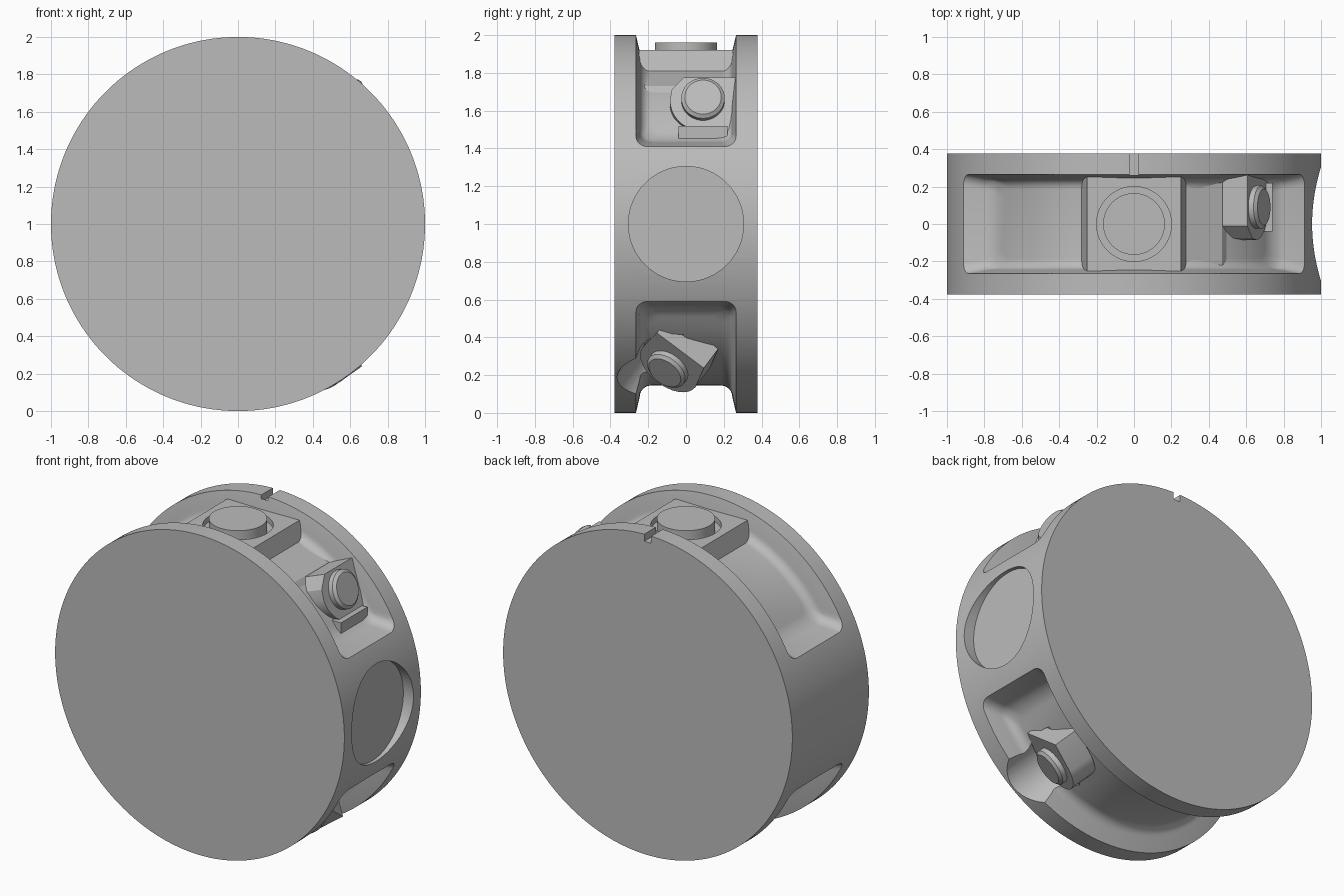
import bpy, bmesh
from math import sin, cos, acos, pi, radians
from mathutils import Matrix, Vector

cube = bpy.data.objects.get("Cube")
if cube:
    bpy.data.objects.remove(cube, do_unlink=True)

grey = bpy.data.materials.new("plain_grey")
grey.use_nodes = True
grey.diffuse_color = (0.5, 0.5, 0.5, 1)
grey.node_tree.nodes["Principled BSDF"].inputs["Base Color"].default_value = (0.5, 0.5, 0.5, 1)


def frame(u, v, origin):
    """Local frame: u and v span the profile, the extrusion runs along u x v."""
    u, v = Vector(u).normalized(), Vector(v).normalized()
    m = Matrix((u, v, u.cross(v))).transposed().to_4x4()
    return Matrix.Translation(origin) @ m


def finish(name, bm):
    bmesh.ops.recalc_face_normals(bm, faces=bm.faces)
    mesh = bpy.data.meshes.new(name)
    bm.to_mesh(mesh)
    bm.free()
    mesh.materials.append(grey)
    ob = bpy.data.objects.new(name, mesh)
    bpy.context.collection.objects.link(ob)
    return ob


def prism(name, pts, layers, m):
    """Stack a flat profile through (height, scale) layers."""
    bm = bmesh.new()
    rings = [[bm.verts.new(m @ Vector((x * s, y * s, h))) for x, y in pts] for h, s in layers]
    n = len(pts)
    for a, b in zip(rings, rings[1:]):
        for i in range(n):
            j = (i + 1) % n
            bm.faces.new((a[i], a[j], b[j], b[i]))
    bm.faces.new(rings[0])
    bm.faces.new(rings[-1])
    return finish(name, bm)


def circle(r, n=64):
    return [(r * cos(2 * pi * i / n), r * sin(2 * pi * i / n)) for i in range(n)]


def rect(x, y):
    return [(-x, -y), (x, -y), (x, y), (-x, y)]


def cut(target, cutter):
    mod = target.modifiers.new("cut", "BOOLEAN")
    mod.operation = "DIFFERENCE"
    mod.solver = "EXACT"
    mod.object = cutter
    bpy.context.view_layer.objects.active = target
    bpy.ops.object.modifier_apply(modifier=mod.name)


def discard(ob):
    bpy.data.objects.remove(ob, do_unlink=True)


def pocket_cutter(side):
    """Curved trough with drafted walls, filleted floor and flat shelf ends."""
    fillet, corner, floor = 0.06, 0.06, 0.855
    layers = [(1.06, -0.005), (1.0, 0.0)]
    for k in range(7):
        t = pi / 2 * k / 6
        layers.append((floor + fillet * (1 - sin(t)), 0.02 + fillet * (1 - cos(t))))
    bm = bmesh.new()
    grid = []
    for r, inset in layers:
        w, end = 0.265 - inset, acos((0.41 + inset) / r)
        ca = corner / r
        arc = [(end - ca + ca * sin(pi / 2 * k / 6), w - corner * (1 - cos(pi / 2 * k / 6)))
               for k in range(7)]
        mid = [((end - ca) * (2 * k / 60 - 1), w) for k in range(1, 60)]
        path = [(-a, h) for a, h in reversed(arc)] + mid + arc
        grid.append([[bm.verts.new((r * sin(a), q * h, 1 + side * r * cos(a)))
                      for q in (-1, 1)] for a, h in path])
    n = len(grid[0])
    for lo, hi in zip(grid, grid[1:]):
        for q in (0, 1):
            for i in range(n - 1):
                bm.faces.new((lo[i][q], lo[i + 1][q], hi[i + 1][q], hi[i][q]))
        for i in (0, n - 1):
            bm.faces.new((lo[i][0], lo[i][1], hi[i][1], hi[i][0]))
    for g in (grid[0], grid[-1]):
        for i in range(n - 1):
            bm.faces.new((g[i][0], g[i + 1][0], g[i + 1][1], g[i][1]))
    return finish("pocket_cutter", bm)


X, Y, Z = (1, 0, 0), (0, 1, 0), (0, 0, 1)
centre = frame(X, Z, (0, 0, 1))          # extrudes along -y
upper = frame(Y, (-0.36, 0, 0.93), (0.69, 0.09, 1.67))
lower = frame((0, 0.8, -0.6), (0.8, 0.36, 0.48), (0.54, -0.11, 0.215))

# Drum body with two troughs, a round side recess and a rim notch
body = prism("drum_body", circle(1, 180), [(-0.378, 1), (0.378, 1)], centre)
cutters = [
    pocket_cutter(1),
    pocket_cutter(-1),
    prism("side_recess_cutter", circle(0.305), [(0.93, 1), (1.1, 1)], frame(Y, Z, (0, 0, 1))),
    prism("notch_cutter", rect(0.024, 0.075), [(1.955, 1), (2.1, 1)], frame(X, Y, (0, 0.335, 0))),
    prism("lower_scoop_cutter", circle(0.2), [(-0.13, 1), (0.4, 1)], lower),
]
for c in cutters:
    cut(body, c)
    discard(c)

# Sloped ramp beside the top block, scooped out around the upper nozzle
ramp = prism("ramp", [(0.2, 0.845), (0.47, 0.73), (0.63, 0.52), (0.5, 0.4), (0.2, 0.6)],
             [(-0.25, 1), (0.25, 1)], centre)
scoop = prism("upper_scoop_cutter", circle(0.18), [(-0.14, 1), (0.4, 1)], upper)
cut(ramp, scoop)
discard(scoop)

# Top block with a counterbored round button
block = prism("top_block", [(-0.285, 0.79), (0.285, 0.79), (0.25, 0.92), (-0.25, 0.92)],
              [(-0.25, 1), (0.25, 1)], centre)
bore = prism("bore_cutter", circle(0.2), [(1.885, 1), (2.1, 1)], frame(X, Y, (0, 0, 0)))
cut(block, bore)
discard(bore)
button = prism("top_button", circle(0.165), [(1.85, 1), (1.96, 1)], frame(X, Y, (0, 0, 0)))

# Two nozzles, each on a mounting plate with one rounded side
upper_plate = [(0.175, 0.13), (-0.1, 0.13), (-0.165, 0.06)]
upper_plate += [(0.175 * cos(radians(a)), 0.175 * sin(radians(a))) for a in range(180, 271, 10)]
upper_plate += [(0.13, -0.175), (0.175, -0.13)]
lower_plate = [(0.15, 0.18), (-0.16, 0.18)]
lower_plate += [(0.175 * cos(radians(a)), 0.165 * sin(radians(a))) for a in range(180, 361, 12)]
parts = [body, ramp, block, button]
for label, m, outline in (("upper", upper, upper_plate), ("lower", lower, lower_plate)):
    parts.append(prism(label + "_plate", outline, [(-0.2, 1), (-0.04, 1)], m))
    parts.append(prism(label + "_nozzle", circle(0.115, 48),
                       [(-0.06, 1), (-0.01, 1), (0.005, 0.84)], m))

# Foot under the upper plate
parts.append(prism("upper_plate_foot", rect(0.13, 0.05), [(0.55, 1), (0.74, 1)],
                   frame(Y, Z, (0, 0.09, 1.47))))

for ob in parts:
    bpy.ops.object.select_all(action="DESELECT")
    ob.select_set(True)
    bpy.context.view_layer.objects.active = ob
    bpy.ops.object.shade_smooth_by_angle(angle=radians(25))
